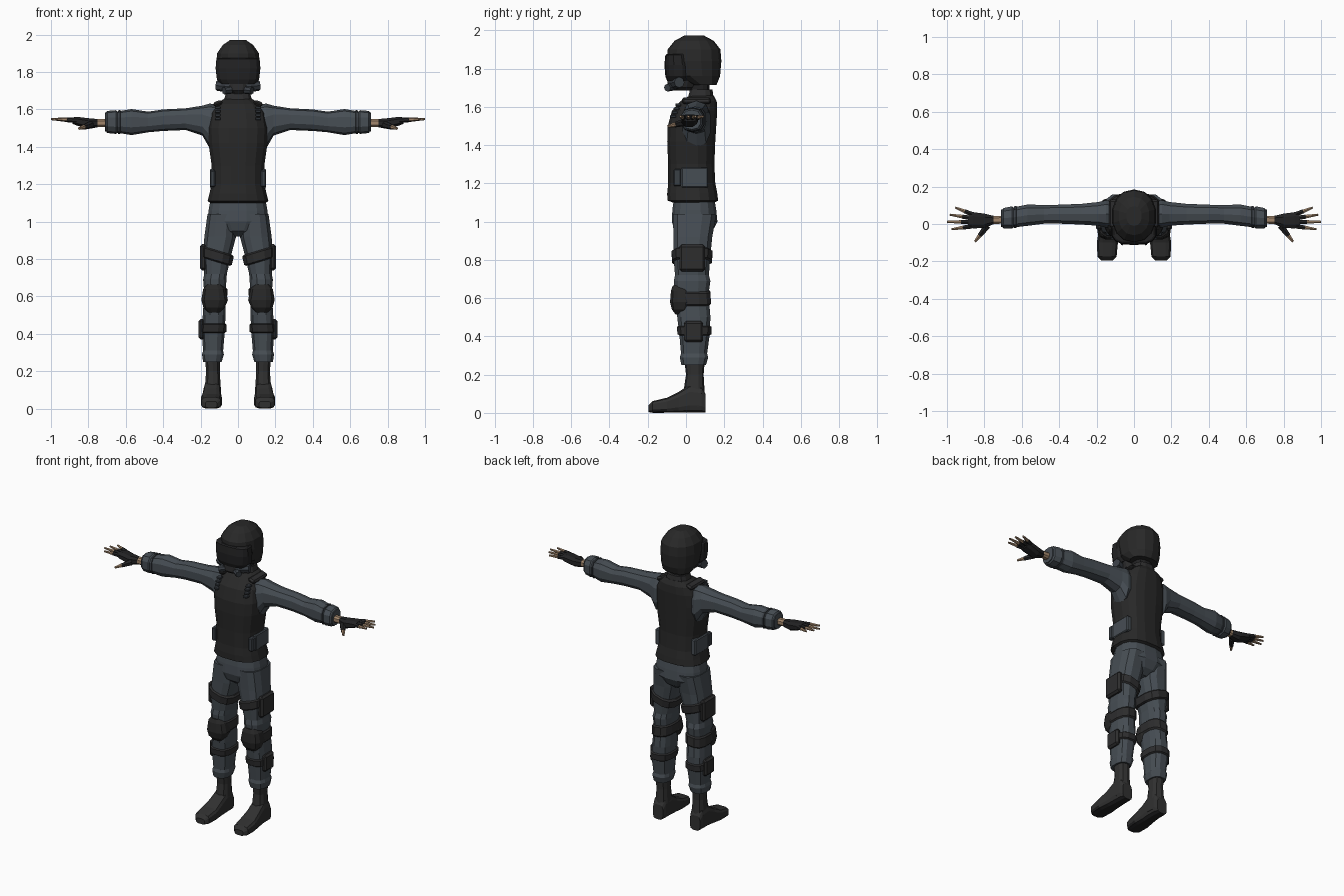
import bpy, bmesh, math
from mathutils import Vector, Matrix

cube = bpy.data.objects.get("Cube")
if cube:
    bpy.data.objects.remove(cube, do_unlink=True)


def material(name, r, g, b):
    mat = bpy.data.materials.new(name)
    mat.use_nodes = True
    mat.diffuse_color = (r, g, b, 1)
    shader = mat.node_tree.nodes["Principled BSDF"]
    shader.inputs["Base Color"].default_value = (r, g, b, 1)
    shader.inputs["Roughness"].default_value = .8
    return mat


VEST = material("vest black", .021, .021, .021)
STRAP = material("strap charcoal", .026, .026, .027)
BOOT = material("boot leather", .03, .03, .03)
FABRIC = material("slate fabric", .062, .075, .088)
PANEL = material("dark slate trim", .042, .05, .06)
GLOVE = material("glove black", .016, .016, .017)
SKIN = material("skin", .36, .24, .15)

SIDES = (("left_", 1), ("right_", -1))


def finish(name, bm, mat, side=1):
    """Mirror to the wanted side, fix normals and link the object."""
    for v in bm.verts:
        v.co.x *= side
    bmesh.ops.recalc_face_normals(bm, faces=bm.faces)
    mesh = bpy.data.meshes.new(name)
    bm.to_mesh(mesh)
    bm.free()
    mesh.materials.append(mat)
    obj = bpy.data.objects.new(name, mesh)
    bpy.context.collection.objects.link(obj)
    return obj


def loft(name, rows, mat, axis="z", sides=12, power=2.6, side=1, tilt=0):
    """Skin rounded rings; each row is position, then low/high of the two cross axes."""
    bm = bmesh.new()
    rings = []
    for pos, u0, u1, v0, v1 in rows:
        ring = []
        for i in range(sides):
            a = math.tau * (i + .5) / sides
            c, s = math.cos(a), math.sin(a)
            du = math.copysign(abs(c) ** (2 / power), c) * (u1 - u0) / 2
            dv = math.copysign(abs(s) ** (2 / power), s) * (v1 - v0) / 2
            u, v, w = (u0 + u1) / 2 + du, (v0 + v1) / 2 + dv, pos + tilt * du
            co = {"z": (u, v, w), "x": (w, u, v), "y": (u, w, v)}[axis]
            ring.append(bm.verts.new(co))
        rings.append(ring)
    for a, b in zip(rings, rings[1:]):
        for i in range(sides):
            j = (i + 1) % sides
            bm.faces.new((a[i], a[j], b[j], b[i]))
    bm.faces.new(rings[0])
    bm.faces.new(rings[-1])
    return finish(name, bm, mat, side)


def centred(rows):
    return [(z, -half, half, y0, y1) for z, half, y0, y1 in rows]


def section_at(rows, pos):
    """Interpolate a loft's cross section."""
    ordered = sorted(rows)
    for a, b in zip(ordered, ordered[1:]):
        if a[0] <= pos <= b[0]:
            t = (pos - a[0]) / (b[0] - a[0])
            return [p + (q - p) * t for p, q in zip(a[1:], b[1:])]


def band(name, rows, start, end, grow, mat, **options):
    """A strap that hugs a lofted limb."""
    lip = (end - start) * .12
    out = []
    for pos, g in ((start, 0), (start + lip, grow), (end - lip, grow), (end, 0)):
        u0, u1, v0, v1 = section_at(rows, pos)
        out.append((pos, u0 - g, u1 + g, v0 - g, v1 + g))
    return loft(name, out, mat, **options)


def box(name, centre, size, mat, side=1, bevel=.01, turn=0):
    bm = bmesh.new()
    bmesh.ops.create_cube(bm, size=1)
    bmesh.ops.scale(bm, vec=size, verts=bm.verts)
    bmesh.ops.bevel(bm, geom=bm.edges[:], offset=bevel, segments=1, affect="EDGES")
    bmesh.ops.rotate(bm, matrix=Matrix.Rotation(turn, 3, "Y"), verts=bm.verts)
    bmesh.ops.translate(bm, vec=centre, verts=bm.verts)
    return finish(name, bm, mat, side)


def rod(name, a, b, r0, r1, mat, side=1, sides=6):
    a, b = Vector(a), Vector(b)
    bm = bmesh.new()
    place = Matrix.Translation((a + b) / 2) @ (b - a).to_track_quat("Z", "Y").to_matrix().to_4x4()
    bmesh.ops.create_cone(bm, cap_ends=True, segments=sides, radius1=r0, radius2=r1,
                          depth=(b - a).length, matrix=place)
    return finish(name, bm, mat, side)


# Torso: armoured vest with flared hem, collar and trouser seat
vest = centred([
    (1.1, .15, -.07, .15), (1.11, .165, -.1, .17), (1.15, .155, -.1, .165),
    (1.2, .143, -.095, .155), (1.3, .143, -.095, .15), (1.42, .16, -.1, .155),
    (1.5, .163, -.097, .16), (1.58, .15, -.075, .165), (1.63, .12, -.03, .162),
    (1.66, .07, .02, .145)])
loft("vest", vest, VEST, sides=16)
loft("collar", centred([(1.62, .085, 0, .15), (1.69, .066, .02, .14)]), STRAP)
loft("neck", centred([(1.64, .055, .02, .12), (1.78, .06, .01, .13)]), GLOVE)
loft("trouser_seat", centred([
    (1.12, .148, -.065, .15), (1.06, .16, -.073, .16), (1, .165, -.076, .166),
    (.95, .11, -.06, .14), (.92, .04, -.02, .1)]), FABRIC, sides=16)

# Helmet with face shield, breathing mask and filters
loft("helmet", centred([
    (1.715, .095, .03, .16), (1.76, .113, -.07, .178), (1.84, .12, -.1, .185),
    (1.9, .114, -.096, .18), (1.945, .083, -.06, .145), (1.972, .042, -.01, .095)]),
    VEST, sides=14, power=2.2)
loft("face_shield", centred([
    (1.735, .095, -.098, .02), (1.76, .115, -.108, .03), (1.82, .122, -.113, .03),
    (1.87, .118, -.108, .02), (1.876, .11, -.1, .02)]), GLOVE, sides=14)
loft("mask", centred([(1.685, .035, -.085, .03), (1.7, .065, -.1, .05),
                      (1.75, .085, -.098, .07)]), STRAP)

# Limb profiles
leg = [(1.04, .01, .165, -.072, .162), (.92, .008, .182, -.068, .14),
       (.82, .035, .19, -.068, .13), (.72, .058, .182, -.06, .122),
       (.69, .06, .188, -.066, .13), (.62, .065, .182, -.06, .12),
       (.5, .065, .19, -.048, .13), (.4, .07, .195, -.036, .125),
       (.31, .078, .188, -.028, .112), (.29, .074, .194, -.034, .118),
       (.25, .086, .188, -.026, .106)]
boot_shaft = [(.27, .094, .178, -.008, .098), (.2, .096, .172, 0, .092),
              (.1, .09, .18, -.015, .098), (.03, .09, .182, -.02, .1)]
foot = [(-.195, .112, .175, .004, .04), (-.175, .092, .196, 0, .062),
        (-.1, .085, .2, 0, .08), (-.04, .09, .19, 0, .11), (.02, .09, .184, 0, .15),
        (.08, .092, .182, 0, .14), (.102, .1, .175, 0, .1)]
sleeve = [(.1, -.02, .12, 1.42, 1.62), (.15, -.022, .13, 1.39, 1.632),
          (.19, -.012, .12, 1.46, 1.62), (.28, -.005, .11, 1.49, 1.606),
          (.4, 0, .105, 1.485, 1.6), (.48, 0, .104, 1.478, 1.588),
          (.57, -.012, .106, 1.463, 1.602), (.64, -.02, .092, 1.475, 1.59),
          (.71, -.018, .078, 1.482, 1.584)]
palm = [(.75, -.002, .045, 1.503, 1.55), (.8, -.024, .058, 1.494, 1.555),
        (.86, -.026, .066, 1.512, 1.562), (.885, -.018, .06, 1.522, 1.558)]

for label, s in SIDES:
    # Arm, cuff and hand
    loft(label + "sleeve", sleeve, FABRIC, axis="x", sides=10, side=s)
    band(label + "cuff", sleeve, .645, .705, .007, FABRIC, axis="x", sides=10, side=s)
    band(label + "cuff_seam", sleeve, .628, .642, .005, PANEL, axis="x", sides=10, side=s)
    loft(label + "wrist", [(.69, 0, .046, 1.505, 1.55), (.77, 0, .044, 1.505, 1.55)],
         SKIN, axis="x", sides=8, side=s)
    loft(label + "glove", palm, GLOVE, axis="x", sides=8, side=s)
    fingers = (("little", .052, .955, .088), ("ring", .031, .985, .05),
               ("middle", .01, 1, .012), ("index", -.012, .975, -.028))
    for finger, y, tip_x, tip_y in fingers:
        base, tip = Vector((.865, y, 1.542)), Vector((tip_x, tip_y, 1.549))
        cut = base.lerp(tip, .45)
        rod(label + finger + "_sleeve", base, cut, .014, .0125, GLOVE, s)
        rod(label + finger + "_fingertip", cut, tip, .011, .006, SKIN, s)
    base, tip = Vector((.785, -.01, 1.518)), Vector((.85, -.094, 1.498))
    cut = base.lerp(tip, .6)
    rod(label + "thumb_sleeve", base, cut, .02, .014, GLOVE, s)
    rod(label + "thumb_tip", cut, tip, .0125, .007, SKIN, s)

    # Vest straps, ribbed buckles and waist panels
    box(label + "shoulder_strap", (.108, .055, 1.632), (.05, .15, .026), STRAP, s, turn=.35)
    for i in range(4):
        box(label + "buckle_rib", (.108, -.068 + i * .009, 1.55 + i * .02),
            (.03, .03, .014), PANEL, s, bevel=.003)
    box(label + "waist_panel", (.133, .045, 1.23), (.034, .14, .105), FABRIC, s, bevel=.006)
    box(label + "waist_clip", (.136, -.045, 1.23), (.03, .04, .09), PANEL, s, bevel=.006)

    # Mask filters
    rod(label + "filter", (.035, -.06, 1.722), (.112, -.035, 1.728), .034, .028, PANEL, s, 8)
    rod(label + "filter_cap", (.04, -.075, 1.705), (.075, -.098, 1.7), .022, .02, PANEL, s, 8)

    # Trouser leg with thigh, knee and shin gear
    loft(label + "trouser_leg", leg, FABRIC, side=s)
    band(label + "thigh_strap", leg, .785, .845, .01, STRAP, side=s, tilt=.3)
    box(label + "thigh_pouch", (.186, .033, .81), (.036, .135, .14), STRAP, s, bevel=.012)
    band(label + "knee_strap", leg, .565, .64, .009, STRAP, side=s, tilt=-.12)
    loft(label + "knee_pad", [
        (.665, .09, .165, -.07, .01), (.64, .065, .188, -.08, .03),
        (.58, .052, .198, -.085, .04), (.54, .07, .186, -.075, .02),
        (.515, .095, .16, -.055, 0)], VEST, side=s)
    band(label + "shin_strap", leg, .405, .455, .009, STRAP, side=s)
    box(label + "shin_pouch", (.194, .04, .425), (.034, .1, .11), STRAP, s, bevel=.012)

    # Boot with a dark sole
    loft(label + "boot_shaft", boot_shaft, BOOT, sides=10, side=s)
    shoe = loft(label + "boot_foot", foot, BOOT, axis="y", sides=12, power=3.6, side=s)
    shoe.data.materials.append(GLOVE)
    for face in shoe.data.polygons:
        if face.normal.z < -.5:
            face.material_index = 1
